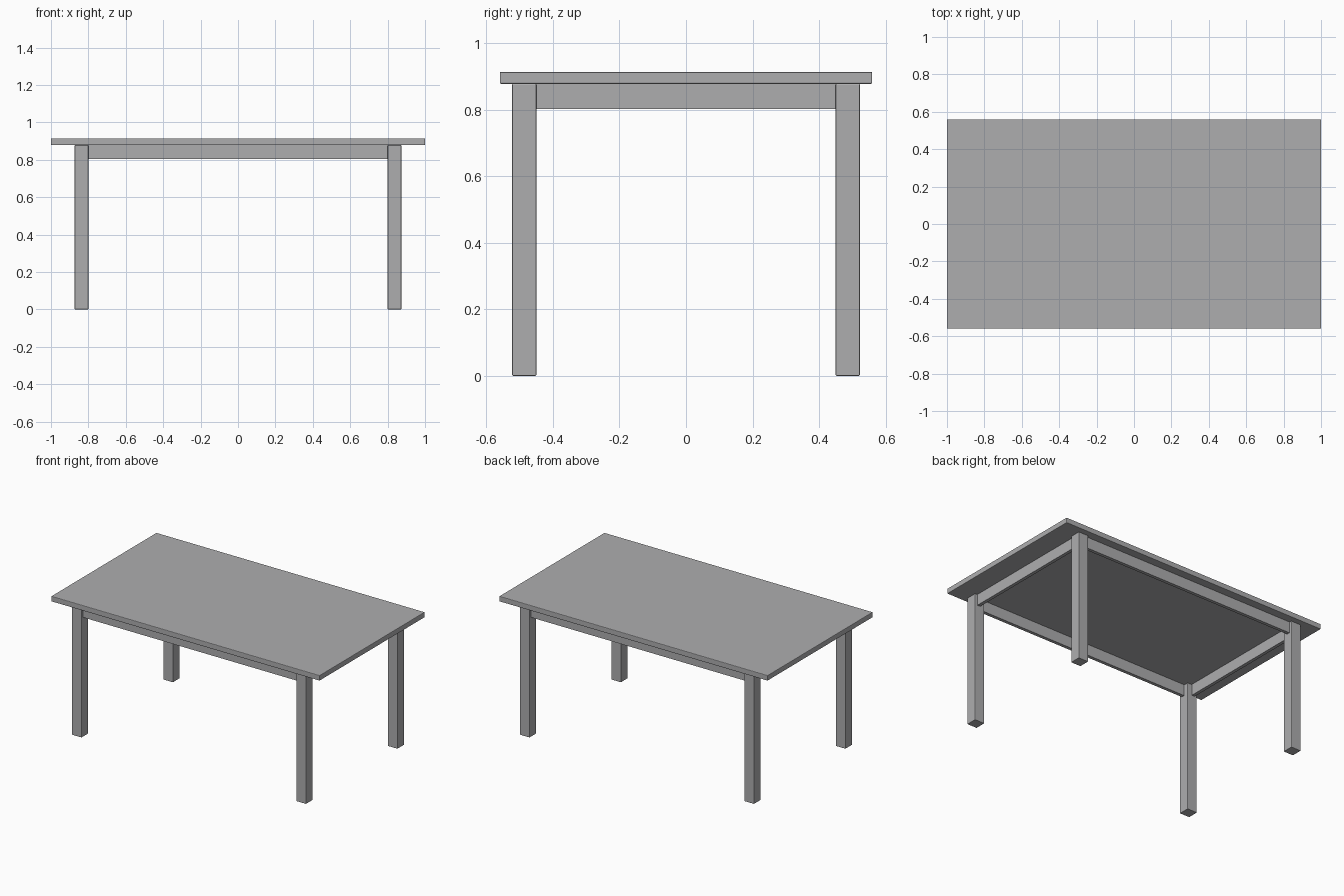
import bpy

if "Cube" in bpy.data.objects:
    bpy.data.objects.remove(bpy.data.objects["Cube"])

wood = bpy.data.materials.new("plain grey")
wood.diffuse_color = (0.42, 0.42, 0.43, 1)
wood.use_nodes = True
wood.node_tree.nodes["Principled BSDF"].inputs["Base Color"].default_value = wood.diffuse_color


def box(name, x, y, z, bevel=0.0):
    """Box from (min, max) ranges, with optional softened edges."""
    bpy.ops.mesh.primitive_cube_add(
        size=1, location=[(a + b) / 2 for a, b in (x, y, z)])
    ob = bpy.context.object
    ob.name = name
    ob.scale = [b - a for a, b in (x, y, z)]
    bpy.ops.object.transform_apply(location=False, rotation=False, scale=True)
    ob.data.materials.append(wood)
    if bevel:
        mod = ob.modifiers.new("soft edges", 'BEVEL')
        mod.width = bevel
        mod.segments = 2
    return ob


def span(side, a, b):
    return tuple(sorted((side * a, side * b)))


X0, X1 = 0.80, 0.873    # leg inner and outer faces
Y0, Y1 = 0.45, 0.523
ZA, ZT, ZTOP = 0.803, 0.878, 0.914
T, INSET = 0.022, 0.018  # apron thickness and setback

# Table top
box("table_top", (-1, 1), (-0.56, 0.56), (ZT, ZTOP), 0.004)

# Legs
for sx, xn in ((-1, "left"), (1, "right")):
    for sy, yn in ((-1, "front"), (1, "back")):
        box(f"{yn}_{xn}_leg", span(sx, X0, X1), span(sy, Y0, Y1), (0, ZT), 0.003)

# Aprons between the legs
for s, yn, xn in ((-1, "front", "left"), (1, "back", "right")):
    box(f"{yn}_apron", (-X0, X0), span(s, Y1 - INSET - T, Y1 - INSET), (ZA, ZT))
    box(f"{xn}_apron", span(s, X1 - INSET - T, X1 - INSET), (-Y0, Y0), (ZA, ZT))
